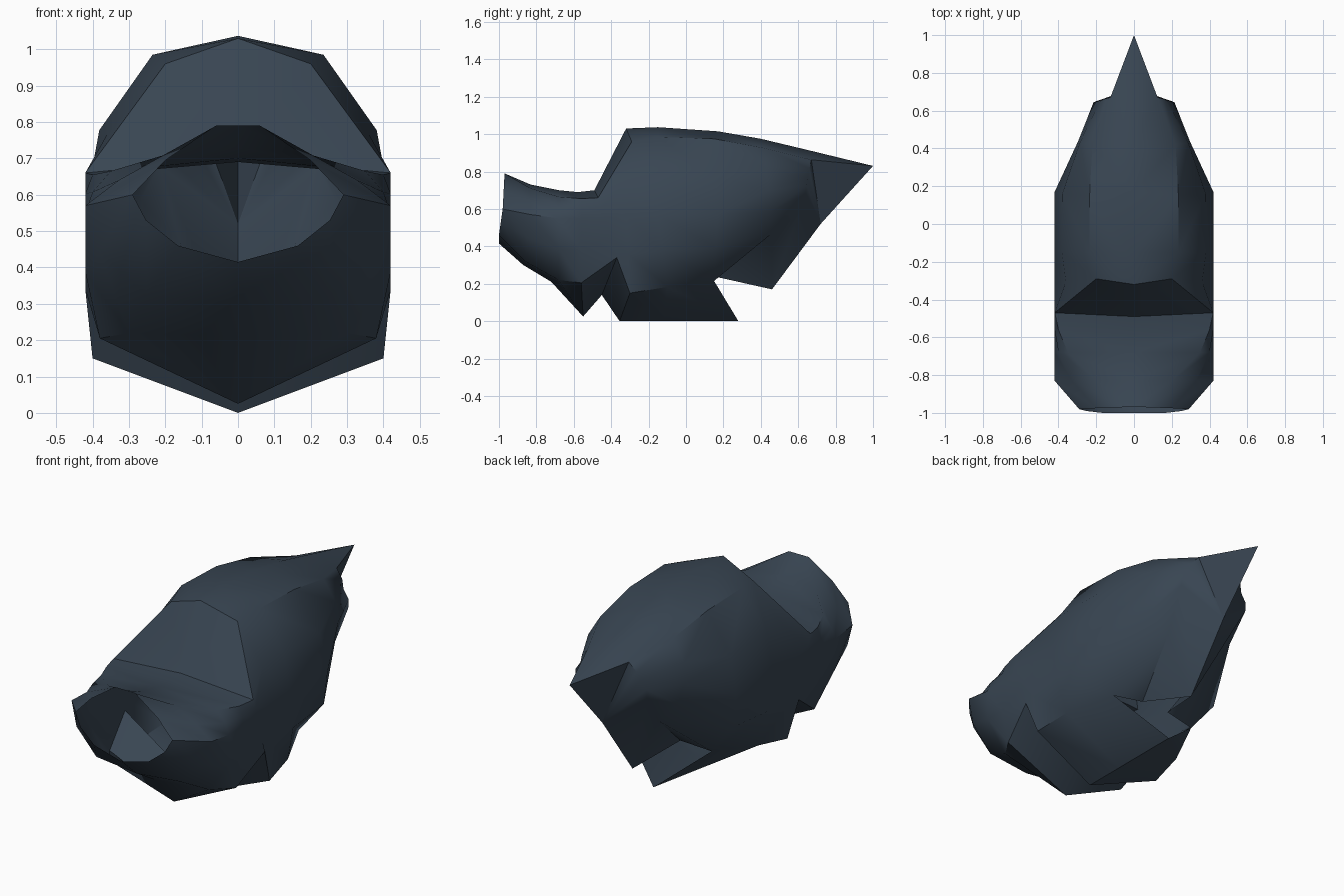
import bpy, bmesh, math
from mathutils import Vector

cube = bpy.data.objects.get("Cube")
if cube:
    bpy.data.objects.remove(cube, do_unlink=True)


def flat_material(name, colour):
    mat = bpy.data.materials.new(name)
    mat.use_nodes = True
    mat.diffuse_color = colour
    shader = next(n for n in mat.node_tree.nodes if n.type == 'BSDF_PRINCIPLED')
    shader.inputs["Base Color"].default_value = colour
    shader.inputs["Roughness"].default_value = 0.8
    return mat


# Guide lines of the left half, each running from the snout opening to the tail
ridge = [(-.97, .79), (-.83, .73), (-.68, .70), (-.58, .69), (-.49, .70),
         (-.32, 1.03), (-.15, 1.037), (.17, 1.015), (.4, .975), (.68, .908)]
roof_edge = [(.06, -.97, .79), (.2, -.83, .71), (.35, -.68, .665), (.4, -.56, .655),
             (.42, -.47, .66), (.2, -.29, .96), (.235, -.15, .985),
             (.235, .15, .975), (.22, .42, .925), (.125, .67, .863)]
waist = [(.29, -.98, .6), (.42, -.83, .57), (.42, -.68, .55), (.42, -.56, .55),
         (.42, -.43, .55), (.42, -.32, .57), (.42, -.15, .57),
         (.42, .17, .57), (.295, .44, .7), (.18, .65, .77)]
hem = [(.165, -1, .46), (.25, -.86, .32), (.3, -.68, .22), (.38, -.56, .205),
       (.42, -.37, .34), (.4, -.3, .15), (.37, -.1, .183),
       (.26, .15, .215), (.16, .46, .47), (.215, .64, .68)]
keel = [(-1, .415), (-.87, .3), (-.72, .21), (-.55, .025),
        (-.45, .14), (-.355, 0), (-.12, 0), (.28, 0)]
tail_spine = [(1, .83), (.72, .52), (.46, .17)]
tail_corner = (.085, .17, .235)


def centre(line):
    return [Vector((0, y, z)) for y, z in line]


def between(upper, lower, bulge):
    """Line halfway between two guides, pushed outwards by their height gap."""
    result = []
    for a, b in zip(upper, lower):
        p = (a + b) / 2
        p.x = min(.42, p.x + bulge * (a.z - b.z))
        result.append(p)
    return result


roof_edge, waist, hem = ([Vector(p) for p in line] for line in (roof_edge, waist, hem))
lines = [centre(ridge), roof_edge, between(roof_edge, waist, .13),
         waist, between(waist, hem, .18), hem, centre(keel)]

# Loft the half shell between neighbouring guide lines
bm = bmesh.new()
grid = [[bm.verts.new(p) for p in line] for line in lines]
for upper, lower in zip(grid, grid[1:]):
    for i in range(min(len(upper), len(lower)) - 1):
        bm.faces.new((upper[i], lower[i], lower[i + 1], upper[i + 1]))

# Close the narrow tail onto its pointed spine, leaving a gap above the keel
tip, middle, heel = [bm.verts.new(p) for p in centre(tail_spine)]
corner = bm.verts.new(tail_corner)
rim = [line[-1] for line in grid[:6]]
bm.faces.new((rim[0], rim[1], tip))
bm.faces.new((rim[1], middle, tip))
for a, b in zip(rim[1:], rim[2:]):
    bm.faces.new((a, b, middle))
edge = grid[5]
bm.faces.new((edge[-1], edge[-2], heel, middle))
bm.faces.new((edge[-2], corner, heel))
bm.faces.new((edge[-2], edge[-3], corner))

# Mirror to the other side and weld the centre seam
bmesh.ops.mirror(bm, geom=bm.verts[:] + bm.edges[:] + bm.faces[:],
                 axis='X', merge_dist=.0005)
bmesh.ops.remove_doubles(bm, verts=bm.verts[:], dist=.0005)
bmesh.ops.recalc_face_normals(bm, faces=bm.faces[:])

# Normals must point away from the hollow inside
top_face = max(bm.faces, key=lambda f: f.calc_center_median().z)
if top_face.normal.z < 0:
    bmesh.ops.reverse_faces(bm, faces=bm.faces[:])

mesh = bpy.data.meshes.new("faceted_shell")
bm.to_mesh(mesh)
bm.free()
shell = bpy.data.objects.new("faceted_shell", mesh)
bpy.context.collection.objects.link(shell)
mesh.materials.append(flat_material("slate_blue", (.04, .06, .085, 1)))

# Soft panels with crisp creases
bpy.ops.object.select_all(action='DESELECT')
shell.select_set(True)
bpy.context.view_layer.objects.active = shell
bpy.ops.object.shade_smooth_by_angle(angle=math.radians(42))
